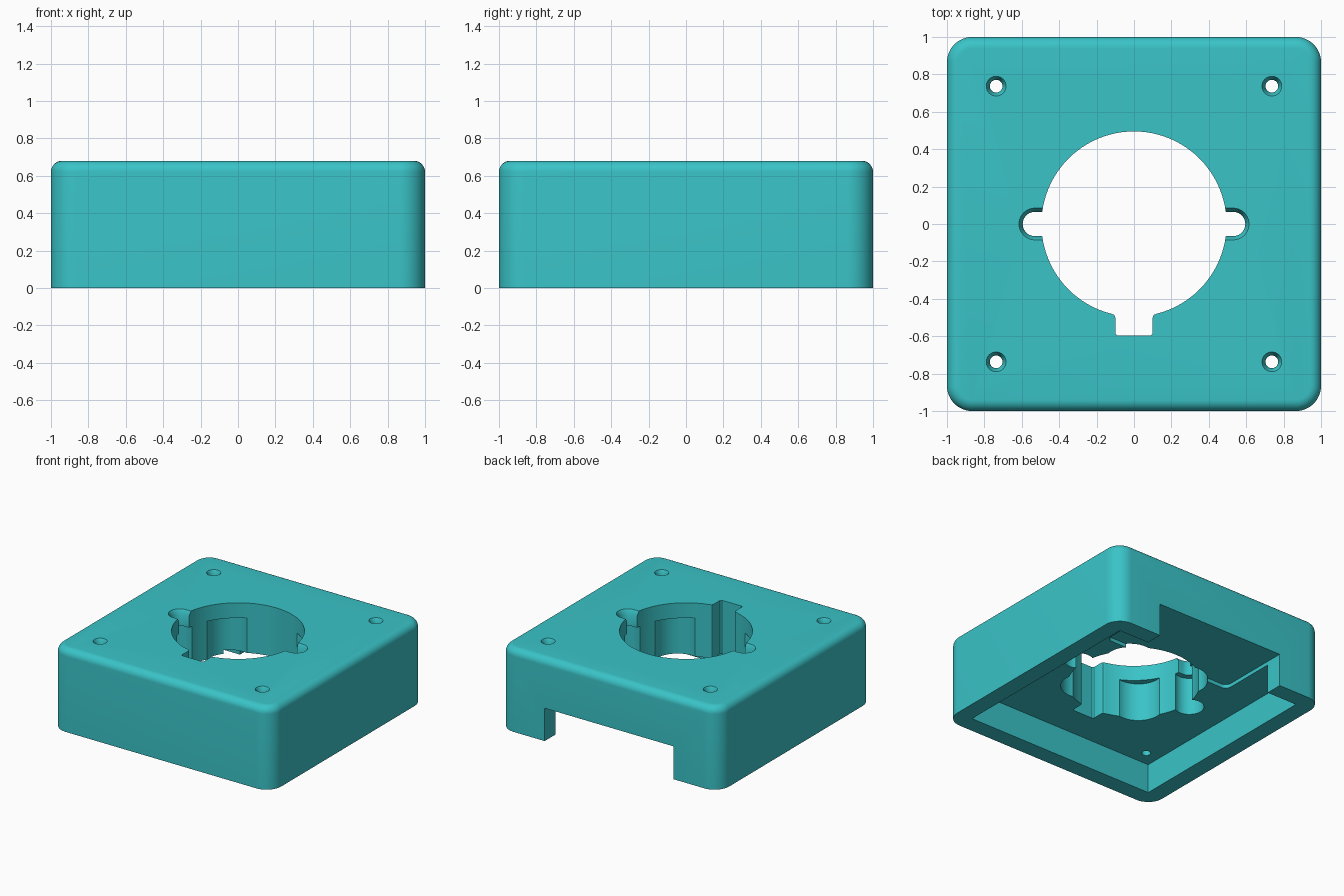
import bpy, bmesh, math

if "Cube" in bpy.data.objects:
    bpy.data.objects.remove(bpy.data.objects["Cube"])

HEIGHT = 0.68
teal = bpy.data.materials.new("teal")
teal.diffuse_color = (0.042, 0.55, 0.575, 1)
teal.use_nodes = True
teal.node_tree.nodes["Principled BSDF"].inputs["Base Color"].default_value = teal.diffuse_color


def new_object(name, bm):
    bmesh.ops.recalc_face_normals(bm, faces=bm.faces)
    mesh = bpy.data.meshes.new(name)
    bm.to_mesh(mesh)
    bm.free()
    obj = bpy.data.objects.new(name, mesh)
    bpy.context.collection.objects.link(obj)
    mesh.materials.append(teal)
    return obj


def loft(name, layers):
    """Closed solid through stacked outlines: [(z, outline), ...]."""
    bm = bmesh.new()
    rings = [[bm.verts.new((x, y, z)) for x, y in pts] for z, pts in layers]
    n = len(rings[0])
    bm.faces.new(rings[0])
    bm.faces.new(rings[-1])
    for a, b in zip(rings, rings[1:]):
        for i in range(n):
            j = (i + 1) % n
            bm.faces.new((a[i], a[j], b[j], b[i]))
    return new_object(name, bm)


def arc(cx, cy, r, a0, a1, n):
    return [(cx + r * math.cos(math.radians(a0 + (a1 - a0) * i / n)),
             cy + r * math.sin(math.radians(a0 + (a1 - a0) * i / n))) for i in range(n + 1)]


def circle(cx, cy, r, n=48):
    return arc(cx, cy, r, 0, 360, n)[:-1]


def rounded_square(half, r):
    c = half - r
    pts = []
    for k, (sx, sy) in enumerate(((1, 1), (-1, 1), (-1, -1), (1, -1))):
        pts += arc(sx * c, sy * c, r, 90 * k, 90 * k + 90, 12)
    return pts


def rect(x, y0, y1):
    return [(-x, y0), (x, y0), (x, y1), (-x, y1)]


def side_slot(side, r):
    # half-round end, straight sides running into the central opening
    pts = [(0.40, -r)] + arc(0.53, 0, r, -90, 90, 20) + [(0.40, r)]
    return [(side * x, y) for x, y in pts]


# Housing with rounded corners and a filleted top edge
R, F = 0.135, 0.06
layers = [(0, rounded_square(1, R))]
for i in range(9):
    t = math.radians(90 * i / 8)
    inset = F * (1 - math.cos(t))
    layers.append((HEIGHT - F + F * math.sin(t), rounded_square(1 - inset, R - inset)))
housing = loft("housing", layers)

cutters = []


def cut(name, *layers):
    cutters.append(loft(name, layers))


# Underside recess and the cable slot opening through the back wall
cut("underside_recess", (-0.1, rect(0.86, -0.86, 0.86)), (0.24, rect(0.86, -0.86, 0.86)))
slot = (arc(-0.535, 0.43, 0.05, 180, 270, 6) + arc(0.535, 0.43, 0.05, 270, 360, 6)
        + [(0.585, 1.2), (-0.585, 1.2)])
cut("back_slot", (-0.12, slot), (0.27, slot))

# Central opening with keyway
hole = circle(0, 0, 0.495, 96)
cut("central_opening", (-0.14, hole), (0.9, hole))
half = [(0.09, -0.595), (0.1, -0.585), (0.1, -0.50), (0.106, -0.486), (0.125, -0.478), (0.125, -0.38)]
key = half + [(-x, y) for x, y in reversed(half)]
cut("keyway", (-0.16, key), (0.92, key))

# Side slots: chamfered at the top, widened below
for side in (-1, 1):
    cut("side_slot", (-0.18, side_slot(side, 0.065)), (HEIGHT - 0.035, side_slot(side, 0.065)),
        (HEIGHT, side_slot(side, 0.085)), (0.94, side_slot(side, 0.085)))
    lobe = circle(side * 0.54, 0, 0.11)
    cut("side_pocket", (-0.2, lobe), (0.55, lobe))

# Diagonal pockets and countersunk corner screw holes
for sx in (-1, 1):
    for sy in (-1, 1):
        lobe = circle(sx * 0.259, sy * 0.259, 0.184)
        cut("diagonal_pocket", (-0.22, lobe), (0.555, lobe))
        small, large = (circle(sx * 0.737, sy * 0.737, r, 32) for r in (0.034, 0.053))
        cut("screw_hole", (-0.24, small), (HEIGHT - 0.035, small), (HEIGHT, large), (0.96, large))

# Carve everything out of the housing, then drop the cutters
bpy.context.view_layer.objects.active = housing
for c in cutters:
    m = housing.modifiers.new("carve", 'BOOLEAN')
    m.operation = 'DIFFERENCE'
    m.solver = 'EXACT'
    m.object = c
    bpy.ops.object.modifier_apply(modifier=m.name)
for c in cutters:
    bpy.data.objects.remove(c)

bpy.ops.object.select_all(action='DESELECT')
housing.select_set(True)
bpy.ops.object.shade_smooth_by_angle(angle=math.radians(30))
